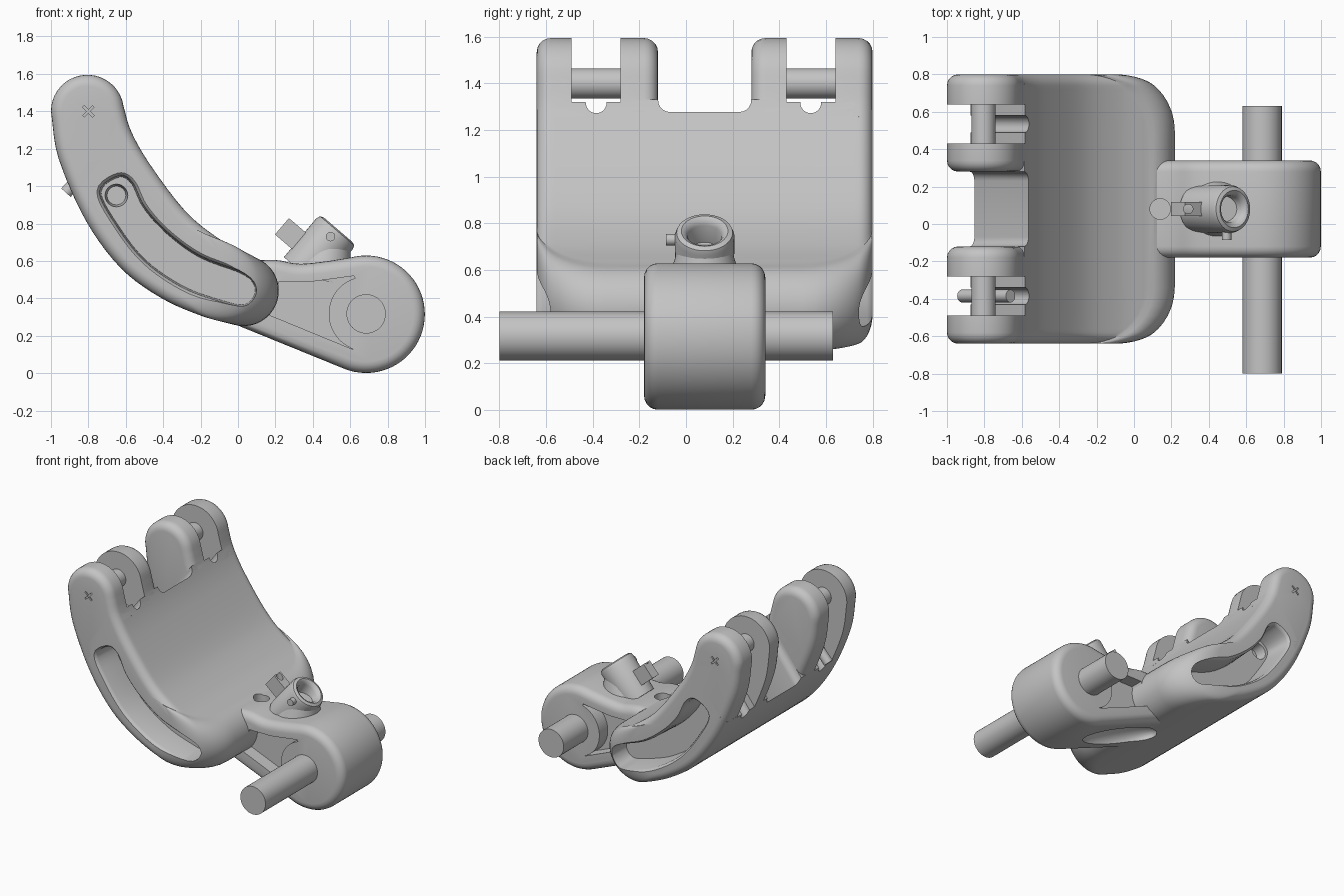
import bpy, bmesh
from math import radians, degrees, atan2, cos, sin, pi, sqrt
from mathutils import Vector, Matrix

if "Cube" in bpy.data.objects:
    bpy.data.objects.remove(bpy.data.objects["Cube"])

grey = bpy.data.materials.new("plain grey")
grey.use_nodes = True
grey.diffuse_color = (0.55, 0.55, 0.55, 1)
grey.node_tree.nodes["Principled BSDF"].inputs["Base Color"].default_value = (0.55, 0.55, 0.55, 1)


def finish(name, bm):
    bmesh.ops.recalc_face_normals(bm, faces=bm.faces)
    mesh = bpy.data.meshes.new(name)
    bm.to_mesh(mesh)
    bm.free()
    mesh.materials.append(grey)
    ob = bpy.data.objects.new(name, mesh)
    bpy.context.collection.objects.link(ob)
    return ob


def arc(cx, cz, r, a0, a1, n=20):
    angles = [radians(a0 + (a1 - a0) * i / n) for i in range(n + 1)]
    return [(cx + r * cos(a), cz + r * sin(a)) for a in angles]


def curve(pts, closed=False, n=5):
    """Smooth line through a few points."""
    p = [Vector(q) for q in pts]
    p = [p[-1]] + p + p[:2] if closed else [2 * p[0] - p[1]] + p + [2 * p[-1] - p[-2]]
    out = []
    for a, b, c, d in zip(p, p[1:], p[2:], p[3:]):
        for i in range(n):
            t = i / n
            out.append(tuple(0.5 * (2 * b + (c - a) * t + (2 * a - 5 * b + 4 * c - d) * t ** 2
                                    + (3 * b - a - 3 * c + d) * t ** 3)))
    return out if closed else out + [tuple(p[-2])]


def trim(line, x, n=36):
    """Resample a line that runs towards +x, stopping at x."""
    j = next((i for i in range(1, len(line)) if line[i][0] >= x), len(line) - 1)
    end = j - 1 + min((x - line[j - 1][0]) / (line[j][0] - line[j - 1][0]), 1)
    out = []
    for i in range(n + 1):
        u = end * i / n
        k = min(int(u), len(line) - 2)
        out.append(tuple(Vector(line[k]).lerp(Vector(line[k + 1]), u - k)))
    return out


def offset(pts, dist):
    """Move a closed outline to the left of its direction."""
    out = []
    for i, (x, z) in enumerate(pts):
        t = (Vector(pts[(i + 1) % len(pts)]) - Vector(pts[i - 1])).normalized()
        out.append((x - t.y * dist, z + t.x * dist))
    return out


def loft(name, slices):
    """Skin side outlines given as (y, points)."""
    bm = bmesh.new()
    rings = [[bm.verts.new((x, y, z)) for x, z in pts] for y, pts in slices]
    for a, b in zip(rings, rings[1:]):
        for i in range(len(a)):
            bm.faces.new((a[i - 1], a[i], b[i], b[i - 1]))
    bm.faces.new(rings[0])
    bm.faces.new(rings[-1])
    return finish(name, bm)


def prism(name, pts, lo, hi, bevel=0):
    """Side profile pushed along y, with rounded rims if asked."""
    bm = bmesh.new()
    face = bm.faces.new([bm.verts.new((x, lo, z)) for x, z in pts])
    rim = list(face.edges)
    new = bmesh.ops.extrude_face_region(bm, geom=[face], use_keep_orig=True)["geom"]
    moved = [v for v in new if isinstance(v, bmesh.types.BMVert)]
    bmesh.ops.translate(bm, verts=moved, vec=(0, hi - lo, 0))
    bmesh.ops.recalc_face_normals(bm, faces=bm.faces)
    if bevel:
        rim += [e for e in new if isinstance(e, bmesh.types.BMEdge)]
        bmesh.ops.bevel(bm, geom=rim, offset=bevel, segments=5, profile=0.5, affect='EDGES')
    return finish(name, bm)


def rod(name, a, b, r, r_end=None):
    a, b = Vector(a), Vector(b)
    turn = (b - a).to_track_quat('Z', 'Y').to_matrix().to_4x4()
    bm = bmesh.new()
    bmesh.ops.create_cone(bm, cap_ends=True, segments=40, radius1=r, radius2=r if r_end is None else r_end,
                          depth=(b - a).length, matrix=Matrix.Translation((a + b) / 2) @ turn)
    return finish(name, bm)


def box(name, centre, size, angle):
    bm = bmesh.new()
    m = Matrix.Translation(centre) @ Matrix.Rotation(angle, 4, 'Y') @ Matrix.Diagonal((*size, 1))
    bmesh.ops.create_cube(bm, size=1, matrix=m)
    return finish(name, bm)


cutters = []


def cutter(ob):
    ob.hide_render = True
    cutters.append(ob)
    return ob


def cut(ob, tools):
    for c in tools:
        mod = ob.modifiers.new("cut", 'BOOLEAN')
        mod.operation, mod.object, mod.solver = 'DIFFERENCE', c, 'EXACT'
        bpy.context.view_layer.objects.active = ob
        bpy.ops.object.modifier_apply(modifier=mod.name)


FRONT, BACK, MID = -0.64, 0.80, 0.08
FILLET, WEB, CORNER = 0.06, 0.05, 0.3

# Curved sides of the cradle, both running from the hinge down to the arm
outer = curve([(-1, 1.4), (-.96, 1.15), (-.816, .82), (-.63, .565), (-.416, .405), (-.2, .308), (-.018, .258)])
inner = curve([(-.612, 1.427), (-.57, 1.29), (-.47, 1.115), (-.28, .864), (-.096, .715), (.078, .622)])


def cradle_outline(depth=1, inset=0):
    """Side profile, its lower end drawn back near a side face for the rounded corner."""
    k = min(depth / CORNER, 1)
    back = CORNER * (1 - sqrt(1 - (1 - k) ** 2))
    low, high = trim(outer, -.018 - back), trim(inner, .078 - back * 1.1)
    a, b = Vector(low[-1]), Vector(high[-1])
    c, start = (a + b) / 2, degrees(atan2(a.y - b.y, a.x - b.x))
    pts = (low[:-1] + arc(c.x, c.y, (a - b).length / 2, start, start + 180)
           + high[-2:0:-1] + arc(-.805, 1.4, .195, 8, 180)[:-1])
    return offset(pts, inset)


# Sloping floor shared by the gap, the slots and the lugs
P, D, N = Vector((-.57, 1.27)), Vector((.6, .8)), Vector((-.8, .6))


def half(shift, side):
    q = P + N * shift
    return [tuple(v) for v in (q - D, q + D, q + D + N * side * 1.5, q - D + N * side * 1.5)]


# Cradle panel: rounded rims and corners, then cut to the floor of the gap
steps = [(FILLET * (1 - cos(a)), FILLET * (1 - sin(a))) for a in (i * pi / 14 for i in range(8))]
steps += [(d / 100, 0) for d in (8, 11, 15, 20, 25, 30)]
near = [(FRONT + d, cradle_outline(d, f)) for d, f in steps]
far = [(BACK - d, cradle_outline(d, f)) for d, f in reversed(steps)]
panel = loft("cradle_panel", near + far)
cut(panel, [cutter(prism("top_cut", half(WEB, 1), -1, 1)),
            cutter(prism("gap_cut", half(0, 1), -.12, .28, WEB))])

# Long deep side pockets with a flared rim and a tapered bore at the upper end
slot = curve([(-.64, 1.055), (-.565, 1.02), (-.5, .89), (-.38, .755), (-.2, .625), (.04, .53),
              (.1, .44), (.04, .36), (-.1, .385), (-.3, .46), (-.5, .6), (-.65, .79), (-.74, .97)], True)
for y, s in ((FRONT, 1), (BACK, -1)):
    flare = [(-.05, .015), (0, .015), (.008, .006), (.025, 0), (.22, -.008)]
    cut(panel, [cutter(loft("pocket_cut", [(y + s * d, offset(slot, f)) for d, f in flare])),
                cutter(rod("bore_cut", (-.65, y + s * .15, .95), (-.65, y + s * .3, .95), .07, .05))])

# Hinge lugs with slot, groove, pin and a small cross mark on the outer face
for side, y0, y1, s0, s1, face in (("front", FRONT, -.12, -.49, -.28, FRONT), ("back", .28, BACK, .43, .64, BACK)):
    lug = prism(side + "_hinge_lug", cradle_outline(), y0, y1, FILLET)
    mid = (s0 + s1) / 2
    a, b = P + N * .04 - D, P + N * .04 + D
    cuts = [cutter(prism("slot_cut", half(.04, 1), s0, s1)),
            cutter(rod("groove_cut", (a.x, mid, a.y), (b.x, mid, b.y), .045))]
    marks = [cutter(box("mark_cut", (-.8, face, 1.4), (.075, .02, .012), t * pi / 4)) for t in (1, -1)]
    cut(lug, [cutter(prism("lug_base_cut", half(-.02, -1), -1, 1))] + cuts + marks)
    cut(panel, cuts)
    rod(side + "_hinge_pin", (-.805, s0 - .05, 1.4), (-.805, s1 + .05, 1.4), .065)
rod("hinge_set_screw", (-.92, -.385, .965), (-.66, -.385, 1.25), .034)

# Arm with a round eye, side recesses and a hollow underside
top = curve([(.05, .6), (.2, .605), (.32, .585), (.45, .595), (.6, .618)])
arm = prism("arm", arc(.685, .315, .314, 100, -112, 40) + [(-.05, .275), (-.02, .45)] + top, -.18, .34, FILLET)
recess = [(.615, .127), (.17, .31), (.22, .49), (.4, .49), (.62, .52)] + arc(.685, .317, .2, 107, 245)
cut(arm, [cutter(prism("recess_cut", recess, lo, hi)) for lo, hi in ((-.3, -.08), (.24, .46))])

bm = bmesh.new()
bmesh.ops.create_uvsphere(bm, u_segments=40, v_segments=20, radius=1, matrix=Matrix.Translation((.2, MID, .18))
                          @ Matrix.Rotation(.38, 4, 'Y') @ Matrix.Diagonal((.34, .15, .1, 1)))
hollow = cutter(finish("hollow_cut", bm))
drill = cutter(rod("drill_cut", (.14, MID, .42), (.14, MID, .9), .055))
for ob in (panel, arm):
    cut(ob, [hollow, drill])

# Axle through the eye
rod("axle", (.685, -.8, .317), (.685, .63, .317), .105)

# Tilted socket on its foot
bm = bmesh.new()
ring = [(0, -.3), (.125, -.3), (.128, -.03), (.12, -.008), (.1, 0), (.085, -.008), (.072, -.03), (.07, -.14), (0, -.14)]
verts = [bm.verts.new((r, 0, h)) for r, h in ring]
edges = [bm.edges.new(pair) for pair in zip(verts, verts[1:])]
bmesh.ops.spin(bm, geom=verts + edges, cent=(0, 0, 0), axis=(0, 0, 1), angle=2 * pi, steps=40)
bmesh.ops.remove_doubles(bm, verts=bm.verts, dist=.0001)
tilt = Vector((.65, 0, .76)).to_track_quat('Z', 'Y').to_matrix().to_4x4()
bmesh.ops.transform(bm, matrix=Matrix.Translation((.535, MID, .767)) @ tilt, verts=bm.verts)
finish("socket", bm)
rod("socket_foot", (.44, MID, .5), (.49, MID, .69), .175, .115)
rod("socket_set_screw", (.495, -.085, .73), (.495, -.02, .73), .025)

# Fin behind the socket
fin = box("socket_fin", (.33, MID, .704), (.25, .075, .115), .707)
cut(fin, [cutter(rod("fin_cut", (.29, MID, .6), (.29, MID, .95), .025))])

for c in cutters:
    bpy.data.objects.remove(c)

bpy.ops.object.select_all(action='DESELECT')
for ob in bpy.context.scene.objects:
    if ob.type == 'MESH':
        ob.select_set(True)
        bpy.context.view_layer.objects.active = ob
bpy.ops.object.shade_smooth_by_angle(angle=radians(35))
